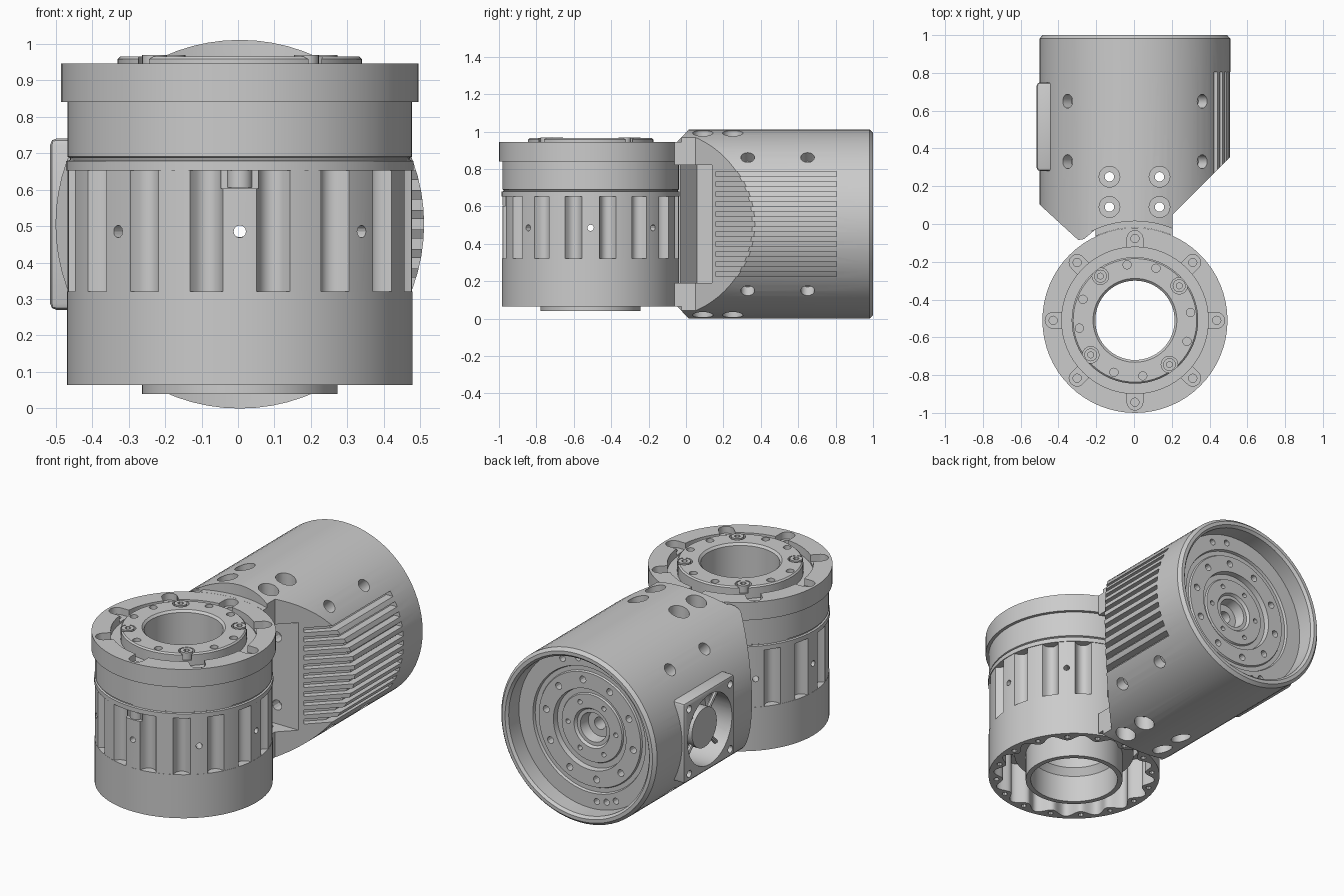
import bpy, bmesh, math
from mathutils import Vector, Matrix

if "Cube" in bpy.data.objects:
    bpy.data.objects.remove(bpy.data.objects["Cube"])

CY, CZ = -0.51, 0.505            # joint axis position (y), motor body axis height (z)
TAU = math.tau


def finish(name, bm):
    bmesh.ops.recalc_face_normals(bm, faces=bm.faces)
    me = bpy.data.meshes.new(name)
    bm.to_mesh(me)
    bm.free()
    ob = bpy.data.objects.new(name, me)
    bpy.context.collection.objects.link(ob)
    return ob


def rings(name, loops):
    """Skin a closed stack of closed loops (a torus-like solid)."""
    bm = bmesh.new()
    vs = [[bm.verts.new(p) for p in loop] for loop in loops]
    n, m = len(vs), len(vs[0])
    for i in range(n):
        a, b = vs[i], vs[(i + 1) % n]
        for j in range(m):
            k = (j + 1) % m
            bm.faces.new((a[j], a[k], b[k], b[j]))
    return finish(name, bm)


def lathe_z(name, prof, seg=64):
    return rings(name, [[(r * math.cos(TAU * j / seg), CY + r * math.sin(TAU * j / seg), z)
                         for j in range(seg)] for r, z in prof])


def lathe_y(name, prof, seg=72):
    return rings(name, [[(r * math.cos(TAU * j / seg), y, CZ + r * math.sin(TAU * j / seg))
                         for j in range(seg)] for r, y in prof])


def cyl(name, r, a, b, seg=20):
    a, b = Vector(a), Vector(b)
    bm = bmesh.new()
    mat = Matrix.Translation((a + b) / 2) @ (b - a).to_track_quat('Z', 'Y').to_matrix().to_4x4()
    bmesh.ops.create_cone(bm, cap_ends=True, segments=seg, radius1=r, radius2=r,
                          depth=(b - a).length, matrix=mat)
    return finish(name, bm)


def box(name, lo, hi, spin=0, bevel=0):
    """Axis-aligned box; spin turns it about the joint axis."""
    lo, hi = Vector(lo), Vector(hi)
    bm = bmesh.new()
    bmesh.ops.create_cube(bm, size=1, matrix=Matrix.Translation((lo + hi) / 2)
                          @ Matrix.Diagonal((*(hi - lo), 1)))
    if bevel:
        bmesh.ops.bevel(bm, geom=bm.edges[:], offset=bevel, segments=2, affect='EDGES', profile=0.5)
    if spin:
        bmesh.ops.rotate(bm, verts=bm.verts, cent=(0, CY, 0), matrix=Matrix.Rotation(spin, 3, 'Z'))
    return finish(name, bm)


def prism(name, poly, z0, z1):
    bm = bmesh.new()
    f = bm.faces.new([bm.verts.new((x, y, z0)) for x, y in poly])
    ext = bmesh.ops.extrude_face_region(bm, geom=[f])['geom']
    bmesh.ops.translate(bm, vec=(0, 0, z1 - z0), verts=[v for v in ext if isinstance(v, bmesh.types.BMVert)])
    return finish(name, bm)


def merge(parts):
    bm = bmesh.new()
    for p in parts:
        bm.from_mesh(p.data)
        bpy.data.objects.remove(p)
    ob = finish('cutter', bm)
    ob.hide_render = True
    return ob


def boolean(ob, tools, op='DIFFERENCE'):
    tool = merge(tools)
    mod = ob.modifiers.new('b', 'BOOLEAN')
    mod.operation, mod.object, mod.solver, mod.use_self = op, tool, 'EXACT', True
    me = bpy.data.meshes.new_from_object(ob.evaluated_get(bpy.context.evaluated_depsgraph_get()))
    ob.modifiers.clear()
    ob.data = me
    bpy.data.objects.remove(tool)


def polar(r, deg, z):
    a = math.radians(deg)
    return (r * math.cos(a), CY + r * math.sin(a), z)


# --- Fluted joint housing: 16 lands with round grooves, scalloped inside, open below
R, N = 0.473, 256


def groove(a):
    d = abs((a + 11.25 + 11.25) % 22.5 - 11.25) / 5.2
    return R - 0.001 - (0.045 * math.sqrt(1 - d * d) if d < 1 else 0)


def scallop(a):
    return 0.395 + 0.026 * (1 - math.cos(math.radians(a * 16)))


layers = [(0.065, lambda a: R), (0.32, lambda a: R), (0.32, groove), (0.652, groove),
          (0.652, lambda a: 0.39), (0.31, lambda a: 0.39), (0.31, scallop), (0.065, scallop)]
housing = rings('joint_housing', [[polar(f(360 * j / N), 360 * j / N, z) for j in range(N)] for z, f in layers])
boolean(housing, [cyl('c', 0.017, polar(0.6, d, 0.485), polar(-0.6, d, 0.485), 12) for d in (0, 45, 90, 135)])
boolean(housing, [cyl('c', 0.015, polar(0.432, 22.5 * i, 0), polar(0.432, 22.5 * i, 0.15), 10) for i in range(16)]
        + [box('c', (-0.051, CY - 0.6, 0.603), (0.051, CY - 0.445, 0.7))])
cyl('front_pin', 0.035, (0, CY - 0.435, 0.605), (0, CY - 0.435, 0.655))

# --- Hollow shaft seen from below, stepped bore
shaft = lathe_z('hollow_shaft', [(0.24, 0.04), (0.268, 0.04), (0.268, 0.2), (0.33, 0.2), (0.33, 0.6), (0.212, 0.6),
                                 (0.212, 0.24), (0.24, 0.2)])
boolean(shaft, [cyl('c', 0.017, polar(0.6, d, 0.485), polar(-0.6, d, 0.485), 12) for d in (0, 90)])

# --- Upper joint head with flange, ring groove and output disc
head = lathe_z('joint_head', [
    (0.21, 0.6), (0.388, 0.6), (0.388, 0.652), (0.476, 0.652), (0.476, 0.678), (0.466, 0.681), (0.466, 0.687),
    (0.472, 0.69), (0.472, 0.84), (0.49, 0.84), (0.49, 0.945), (0.388, 0.945), (0.388, 0.895), (0.335, 0.895),
    (0.335, 0.957), (0.327, 0.965), (0.222, 0.965), (0.21, 0.953)])
slots = []
for i in range(8):
    a = math.radians(45 * i)
    slots += [cyl('c', 0.042, polar(0.433, 45 * i, 0.905), polar(0.433, 45 * i, 1.05)),
              box('c', (0.36, CY - 0.042, 0.905), (0.433, CY + 0.042, 1.05), a),
              cyl('c', 0.022, polar(0.433, 45 * i, 0.86), polar(0.433, 45 * i, 1.0), 12)]
boolean(head, slots)
boolean(head, [cyl('c', 0.044 if i % 3 == 0 else 0.022, polar(0.297, 38 + 30 * i, 0.925),
                   polar(0.297, 38 + 30 * i, 1.05), 16) for i in range(12)])
for i in range(4):
    d = 38 + 90 * i
    bolt = cyl('output_bolt_%d' % (i + 1), 0.034, polar(0.297, d, 0.92), polar(0.297, d, 0.968))
    boolean(bolt, [cyl('c', 0.017, polar(0.297, d, 0.945), polar(0.297, d, 1), 6)])

# --- Motor body: turned barrel with stepped rear recess, trimmed to its plan outline
body = lathe_y('motor_body', [
    (0.035, -0.2), (0.505, -0.2), (0.505, 0.982), (0.488, 1.0), (0.468, 1.0), (0.455, 0.985), (0.455, 0.89),
    (0.365, 0.89), (0.36, 0.875), (0.335, 0.875), (0.33, 0.885), (0.235, 0.885), (0.23, 0.855), (0.2, 0.855),
    (0.195, 0.865), (0.115, 0.865), (0.105, 0.85), (0.085, 0.85), (0.075, 0.79), (0.035, 0.79)])
boolean(body, [prism('c', [(-0.6, 1.1), (-0.6, 0.19), (-0.3, -0.085), (-0.27, -0.08), (-0.21, -0.03), (-0.2, -0.2),
                           (0.2, -0.2), (0.2, 0.05), (0.305, 0.155), (0.6, 0.45), (0.6, 1.1)], -0.1, 1.2)],
        'INTERSECT')
boolean(body, [cyl('c', 0.491, (0, CY, -0.2), (0, CY, 1.2), 64)])
boolean(body, [cyl('c', 0.525, (0, CY, 0.945), (0, CY, 1.2), 64), cyl('c', 0.525, (0, CY, -0.2), (0, CY, 0.065), 64)])
boolean(body, [prism('c', [(-0.36, 0.14), (-0.36, 0.06), (-0.25, -0.03), (-0.25, -0.3), (0.7, -0.3), (0.7, 0.14)],
                     0.19, 0.82)])

# Cooling slots follow the barrel and the slanted face at constant depth
core = cyl('c', 0.468, (0, -0.4, CZ), (0, 1.2, CZ), 72)
boolean(core, [prism('c', [(-0.6, -0.3), (-0.2, -0.3), (0.6, 0.5), (0.6, 1.3), (-0.6, 1.3)], -0.1, 1.2)], 'INTERSECT')
slats = merge([box('c', (0.22, 0.16, CZ + 0.0535 * k - 0.014), (0.62, 0.805, CZ + 0.0535 * k + 0.014))
               for k in range(-5, 6)])
boolean(slats, [core])
boolean(body, [slats])

# Clamp screw holes (top and bottom) and radial screw holes at 45 degrees
holes = []
for x in (-0.135, 0.13):
    for y in (0.09, 0.25):
        holes += [cyl('c', 0.025, (x, y, -0.1), (x, y, 1.1), 16),
                  cyl('c', 0.055, (x, y, 0.92), (x, y, 1.1)), cyl('c', 0.055, (x, y, -0.1), (x, y, 0.09))]
for sx in (-1, 1):
    for sz in (-1, 1):
        for y in (0.33, 0.65):
            for r, d in ((0.037, 0.3), (0.018, 0.25)):
                holes.append(cyl('c', r, (sx * (d + 0.01), y, CZ + sz * (d + 0.01)), (sx * 0.42, y, CZ + sz * 0.42), 16))
boolean(body, holes)

# Rear face screw circles, and mounting holes in the front recess wall
rear = []
for n, rr, r, off in ((10, 0.285, 0.02, 9), (6, 0.155, 0.014, 0)):
    for i in range(n):
        a = math.radians(off + 360 * i / n)
        x, z = rr * math.cos(a), CZ + rr * math.sin(a)
        rear.append(cyl('c', r, (x, 0.8, z), (x, 1.1, z), 12))
for d in (-115, -106, -97, 65, 80):
    a = math.radians(d)
    x, z = 0.41 * math.cos(a), CZ + 0.41 * math.sin(a)
    rear.append(cyl('c', 0.018, (x, 0.8, z), (x, 1.1, z), 12))
rear += [cyl('c', 0.03, (x, 0.05, z), (x, 0.2, z), 12) for x in (-0.15, 0.15) for z in (0.3, 0.7)]
boolean(body, rear)

# --- Cooling fan on the left side
FY, FZ = 0.515, 0.505
boolean(body, [cyl('c', 0.205, (-0.7, FY, FZ), (-0.35, FY, FZ), 40)])
frame = box('fan_frame', (-0.515, FY - 0.235, FZ - 0.235), (-0.38, FY + 0.235, FZ + 0.235), bevel=0.018)
boolean(frame, [cyl('c', 0.205, (-0.7, FY, FZ), (-0.3, FY, FZ), 40)]
        + [cyl('c', 0.021, (-0.6, FY + 0.19 * a, FZ + 0.19 * b), (-0.45, FY + 0.19 * a, FZ + 0.19 * b), 14)
           for a in (-1, 1) for b in (-1, 1)])
cyl('fan_hub', 0.115, (-0.48, FY, FZ), (-0.34, FY, FZ), 32)
for i in range(4):
    a = TAU * (i + 0.5) / 4
    cyl('fan_strut_%d' % (i + 1), 0.013, (-0.45, FY + 0.1 * math.cos(a), FZ + 0.1 * math.sin(a)),
        (-0.45, FY + 0.215 * math.cos(a), FZ + 0.215 * math.sin(a)), 8)

# --- Centre on x, smooth the curved faces, keep edges sharp
for ob in bpy.context.scene.objects:
    if not ob.name.startswith('fan'):
        ob.location.x = 0.005
    ob.select_set(True)
    bpy.context.view_layer.objects.active = ob
bpy.ops.object.shade_smooth_by_angle(angle=math.radians(25))
